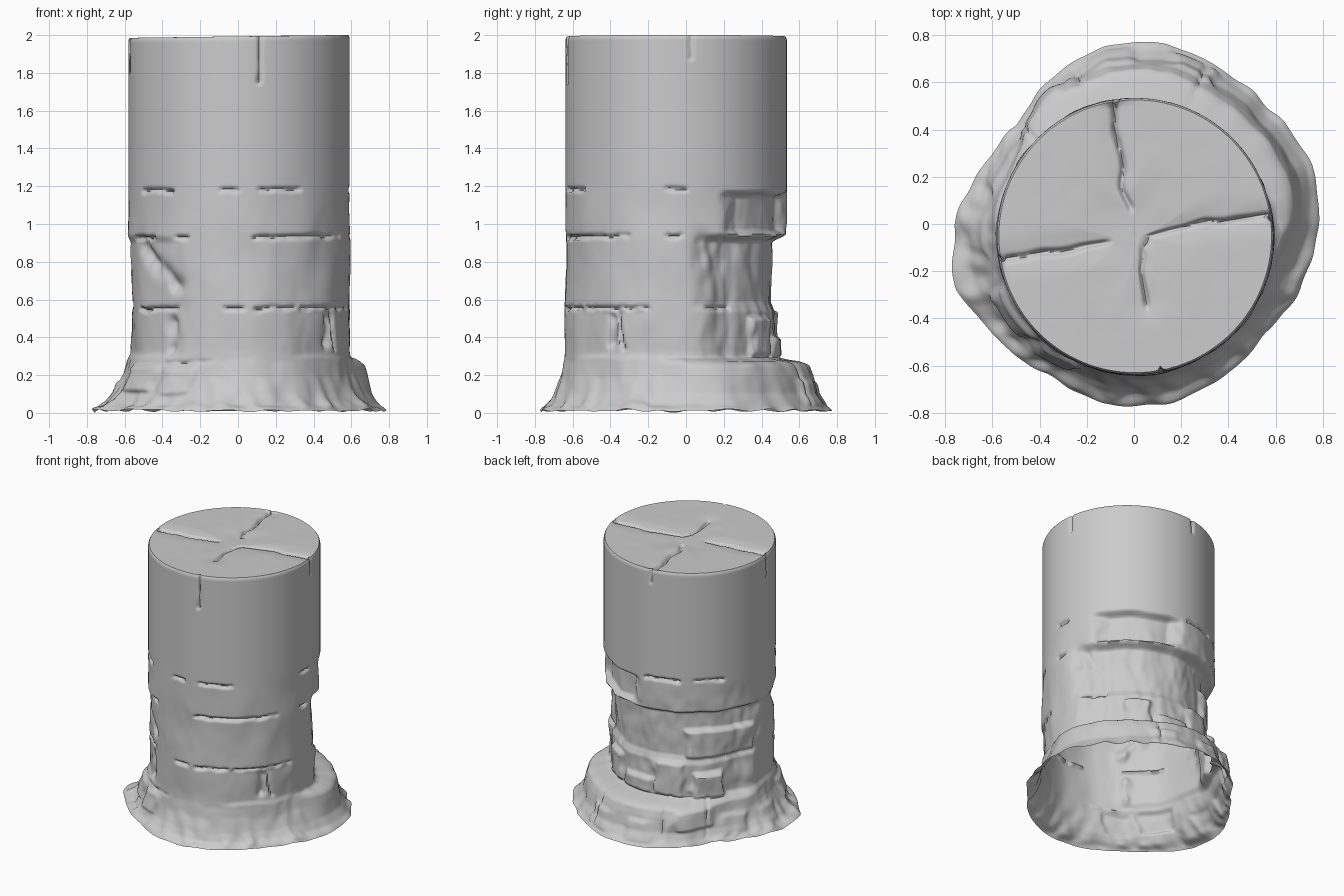
import bpy, bmesh, math, random
from mathutils import Vector, noise

if "Cube" in bpy.data.objects:
    bpy.data.objects.remove(bpy.data.objects["Cube"])

random.seed(4)
N, ROWS, RINGS = 300, 190, 40
CX, CY, R = 0.005, -0.052, 0.586

def ss(a, b, v):
    t = min(1, max(0, (v - a) / (b - a)))
    return t * t * (3 - 2 * t)

def lerp_table(tab, v):
    for (a, p), (b, q) in zip(tab, tab[1:]):
        if v <= b:
            return p + (q - p) * max(0, v - a) / (b - a)
    return tab[-1][1]

def window(v, a, b, s):
    return ss(a - s, a + s, v) * (1 - ss(b - s, b + s, v))

def seg_dist(px, py, ax, ay, bx, by):
    dx, dy = bx - ax, by - ay
    t = ((px - ax) * dx + (py - ay) * dy) / (dx * dx + dy * dy + 1e-9)
    t = min(1, max(0, t))
    return math.hypot(px - ax - t * dx, py - ay - t * dy)

# Ground outline radius every 20 degrees, and two skirt profiles (height, spread)
OUTLINE = [.785, .79, .755, .75, .775, .765, .71, .65, .685, .76, .8, .75, .735, .77, .775, .75, .725, .755]
OUTLINE = [(20 * i, r) for i, r in enumerate(OUTLINE + OUTLINE[:1])]
SOFT = [(0, 1), (.02, .9), (.05, .62), (.1, .4), (.2, .13), (.28, .02), (.34, 0)]
STEP = [(0, 1), (.03, .9), (.1, .68), (.2, .58), (.25, .5), (.275, .33), (.29, .03), (.32, 0)]

# Eroded (-) and raised (+) stones: angle from, to, z from, to, offset, edge softness
STONES = [(30, 84, .955, 1.16, -.06, 7), (20, 172, .56, .93, -.085, 14),
          (122, 176, .58, .78, .035, 3), (22, 168, .28, .56, -.06, 10),
          (48, 66, .3, .5, .035, 2), (72, 96, .3, .4, .03, 3), (100, 120, .3, .54, .03, 3),
          (126, 150, .29, .47, .05, 2), (170, 235, .3, .93, -.018, 12), (300, 345, .3, .55, -.012, 6)]
# Small rubble stones around the skirt
for a in range(62, 236, 28):
    h = random.uniform(.15, .26)
    STONES.append((a, a + random.uniform(14, 24), h - .14, h, random.uniform(.012, .03), 3))

# Gouges and odd cracks: angle, z to angle, z, depth, width
CRACKS = [(208, .88, 236, .68, .04, .04), (232, .48, 232, .35, .045, .035),
          (324, .5, 324, .38, .035, .03), (14, .9, 24, .78, .03, .06),
          (328, .54, 332, .34, .02, .01), (228, .27, 255, .27, .012, .009)]
# Broken horizontal joints of each course: z -> angle spans
COURSES = {1.185: [(95, 118), (128, 148), (210, 233), (261, 269), (281, 303), (355, 365)],
           .935: [(200, 219), (236, 242), (279, 334), (355, 362)],
           .555: [(205, 235), (262, 272), (279, 300), (305, 345), (376, 392)]}
for z, spans in COURSES.items():
    for a, b in spans:
        CRACKS.append((a, z, b, z, .03, .01))
# Splits running down from the rim, and joints down the back of the skirt
for a, z in ((8, 1.88), (98, 1.9), (189, 1.82), (281, 1.76)):
    CRACKS.append((a, 2.02, a, z, .022, .008))
for a in (66, 111, 137):
    CRACKS.append((a, .3, a, .05, .02, .01))

def top_z(x):
    return 1.993 + .008 * x / .6

def shell_point(i, j):
    deg = 360 * i / N
    a = math.radians(deg)
    c, s = math.cos(a), math.sin(a)
    z = 2 * j / ROWS
    n1 = noise.noise(Vector((3 * c, 3 * s, 3 * z)))
    n2 = noise.noise(Vector((9 * c, 9 * s, 9 * z + 5)))
    n0 = noise.noise(Vector((6 * c, 6 * s, 9)))
    rough = 1 - ss(.9, 1.25, z)
    back = window(deg, 25, 170, 14)
    # stones and cracks
    off = .014 * rough * n1 + .006 * rough * (.3 + back) * n2
    dw, zw = deg + 4 * n2, z + .02 * n1 * (1 - .5 * rough)
    for a0, a1, z0, z1, d, soft in STONES:
        if z0 - .05 < zw < z1 + .05:
            off += d * window(dw, a0, a1, soft) * window(zw, z0, z1, .012 + .001 * soft)
    k = math.radians(1) * R
    for a0, z0, a1, z1, d, w in CRACKS:
        if min(z0, z1) - 3 * w < z < max(z0, z1) + 3 * w:
            q = min(seg_dist((deg + turn) * k + .012 * n2, z + .012 * n2, a0 * k, z0, a1 * k, z1)
                    for turn in (0, 360))
            if q < 3 * w:
                off -= d * (.75 + .7 * n2) * math.exp(-(q / w) ** 2)
    off -= .008 * ss(1.985, 2.0, z)
    r = R + off * (.25 + .75 * ss(0, .08, z))
    # spread into the skirt
    w = window((deg + 180) % 360 - 180, -2, 142, 16)
    zz = max(0, z + .035 * n2 * (1 - w) * ss(0, .05, z))
    f = (1 - w) * lerp_table(SOFT, zz) + w * lerp_table(STEP, zz)
    ro = lerp_table(OUTLINE, deg) + .014 * n0
    x = CX + r * c + (ro * c - CX - R * c) * f
    y = CY + r * s + (ro * s - CY - R * s) * f
    zb = max(0, .012 + .018 * n0) * (1 - ss(0, .05, z))
    return x, y, z * top_z(x) / 2 + zb

# Four cracks radiating over the top face
TOP = [[(-.085, .54), (-.05, .2), (-.02, .06)],
       [(-.58, -.155), (-.28, -.11), (-.12, -.08)],
       [(.59, .04), (.3, .01), (.06, -.06), (.03, -.12)],
       [(.03, -.12), (.055, -.34)]]

def top_point(rim, k):
    t = 1 - k / RINGS
    x, y = CX + (rim[0] - CX) * t, CY + (rim[1] - CY) * t
    n = noise.noise(Vector((9 * x, 9 * y, 2)))
    drop = .012 * (1 - ss(0, .3, math.hypot(x, y + .02)))
    depth = .012 + .024 * t
    for line in TOP:
        for p, b in zip(line, line[1:]):
            q = seg_dist(x + .02 * n, y + .02 * n, *p, *b)
            drop = max(drop, depth * math.exp(-(q / .011) ** 2) + .01 * math.exp(-(q / .06) ** 2))
    return x, y, top_z(x) + .004 * n * (1 - t) - drop

def make_grid(name, rows, tip=None):
    bm = bmesh.new()
    vs = [[bm.verts.new(p) for p in row] for row in rows]
    for lo, hi in zip(vs, vs[1:]):
        for i in range(N):
            k = (i + 1) % N
            bm.faces.new((lo[i], lo[k], hi[k], hi[i]))
    if tip:
        centre = bm.verts.new(tip)
        for i in range(N):
            bm.faces.new((vs[-1][i], vs[-1][(i + 1) % N], centre))
    me = bpy.data.meshes.new(name)
    bm.to_mesh(me)
    bm.free()
    ob = bpy.data.objects.new(name, me)
    bpy.context.collection.objects.link(ob)
    bpy.ops.object.select_all(action='DESELECT')
    ob.select_set(True)
    bpy.context.view_layer.objects.active = ob
    bpy.ops.object.shade_smooth_by_angle(angle=math.radians(60))

# Column wall with flared, open base
wall = [[shell_point(i, j) for i in range(N)] for j in range(ROWS + 1)]
make_grid("column_wall", wall)

# Cracked top face
top = [wall[-1]] + [[top_point(p, k) for p in wall[-1]] for k in range(1, RINGS)]
make_grid("column_top", top, (CX, CY, top_z(0) - .012))
